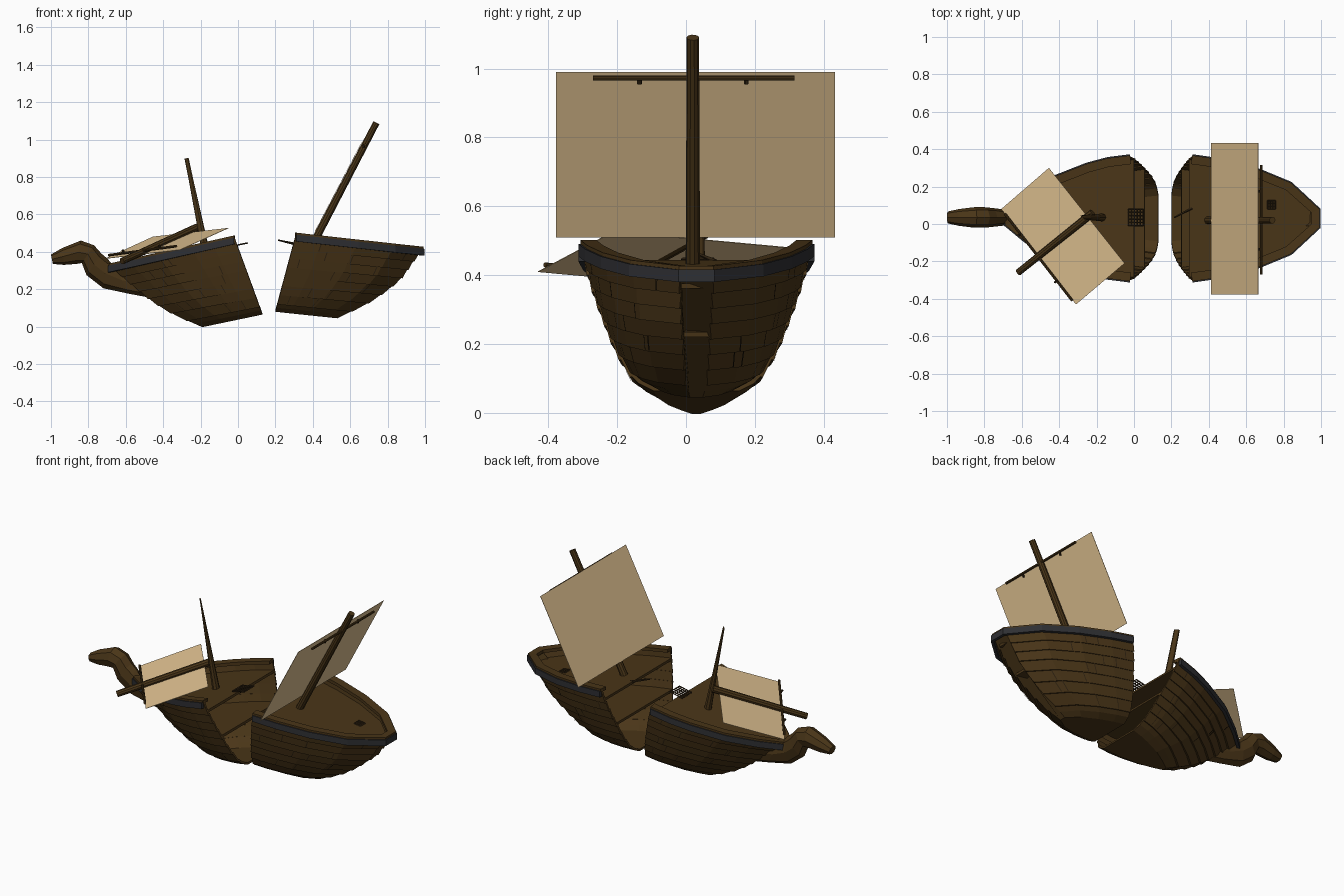
import bpy, bmesh, math, random
from mathutils import Vector

if "Cube" in bpy.data.objects:
    bpy.data.objects.remove(bpy.data.objects["Cube"])

random.seed(4)
CY = 0.03  # ship centreline

def material(name, rgb):
    m = bpy.data.materials.new(name)
    m.diffuse_color = (*rgb, 1)
    m.use_nodes = True
    m.node_tree.nodes["Principled BSDF"].inputs["Base Color"].default_value = m.diffuse_color
    return m

WOOD = material("wood", (0.068, 0.036, 0.009))
DARK = material("dark_wood", (0.03, 0.017, 0.006))
IRON = material("rail_grey", (0.028, 0.029, 0.033))
CLOTH = material("cloth", (0.76, 0.55, 0.29))

def make(name, verts, faces, mat):
    bm = bmesh.new()
    vs = [bm.verts.new(v) for v in verts]
    for f in faces:
        bm.faces.new([vs[i] for i in f])
    bmesh.ops.recalc_face_normals(bm, faces=bm.faces)
    me = bpy.data.meshes.new(name)
    bm.to_mesh(me)
    bm.free()
    ob = bpy.data.objects.new(name, me)
    bpy.context.collection.objects.link(ob)
    me.materials.append(mat)
    return ob

def thicken(ob, t):
    s = ob.modifiers.new("thickness", 'SOLIDIFY')
    s.thickness, s.offset = t, 0

def loft(name, rings, mat, closed=True, caps=(True, True)):
    n = len(rings[0])
    faces = []
    for i in range(len(rings) - 1):
        for j in range(n if closed else n - 1):
            k = (j + 1) % n
            faces.append((i*n + j, i*n + k, (i+1)*n + k, (i+1)*n + j))
    if caps[0]:
        faces.append(tuple(range(n)))
    if caps[1]:
        faces.append(tuple(range((len(rings)-1)*n, len(rings)*n)))
    return make(name, [v for r in rings for v in r], faces, mat)

def pole(name, a, b, r1, r2, mat=WOOD, sides=10, flat=1):
    a, b = Vector(a), Vector(b)
    d = (b - a).normalized()
    u = Vector((1, 1, 0)) - d * d.dot(Vector((1, 1, 0)))
    u.normalize()
    v = d.cross(u)
    rings = []
    for p, r, f in ((a, r1, 1), (b, r2, flat)):
        rings.append([p + u*math.cos(2*math.pi*i/sides)*r*f + v*math.sin(2*math.pi*i/sides)*r
                      for i in range(sides)])
    return loft(name, rings, mat)

# Each half: break edge and end edge as (t, x, z) from keel to rim,
# and the plan outline as (fraction from break to end, half width)
BOW = dict(brk=[(0, .13, .07), (1, -.02, .48)],
           end=[(0, -.19, .003), (.2, -.34, .07), (.4, -.45, .135), (1, -.68, .33)],
           plan=[(0, .325), (.18, .31), (.35, .28), (.62, .21), (.85, .11), (1, .03)])
STERN = dict(brk=[(0, .2, .085), (1, .31, .495)],
             end=[(0, .53, .05), (.26, .72, .145), (.54, .86, .25), (1, .98, .42)],
             plan=[(0, .325), (.21, .305), (.49, .26), (.78, .18), (1, .045)])
PROFILE = [(0, .38), (.06, .53), (.15, .62), (.3, .72), (.62, .875), (.85, .965), (1, 1)]
STRAKES = [0, .1, .22, .34, .46, .58, .7, .82, 1]

def interp(table, t):
    for a, b in zip(table, table[1:]):
        if t <= b[0]:
            f = (t - a[0]) / (b[0] - a[0])
            return Vector([p + (q - p)*f for p, q in zip(a[1:] + (0,), b[1:] + (0,))])
    return Vector(table[-1][1:] + (0,))

def hull_pt(half, f, side, t, out=0):
    b, e = interp(half["brk"], t), interp(half["end"], t)
    x, z = (b + (e - b)*f)[:2]
    x += (e.x - b.x)/abs(e.x - b.x) * out * f
    w = interp(half["plan"], f)[0] * interp(PROFILE, t)[0]
    return Vector((x, CY + side*(w + out), z - out*.3))

def rim_sweep(name, half, inner, outer, zlo, zhi, mat):
    fr = [p[0] for p in half["plan"]]
    pts = [hull_pt(half, f, 1, 1) for f in fr] + [hull_pt(half, f, -1, 1) for f in reversed(fr)]
    turn = 1 if half is STERN else -1
    rings = []
    for i, p in enumerate(pts):
        d = Vector((0, 0, 0))
        for a, b in ((i-1, i), (i, i+1)):
            if a >= 0 and b < len(pts):
                e = pts[b] - pts[a]
                d += Vector((-e.y, e.x, 0)).normalized() * turn
        d.normalize()
        rings.append([p + d*o + Vector((0, 0, z)) for o, z in
                      ((-inner, zlo), (outer, zlo), (outer, zhi), (-inner, zhi))])
    loft(name, rings, mat)

def hull_half(name, half):
    fr = [p[0] for p in half["plan"]]
    # overlapping plank shell wrapping round the end, with end curve knots kept
    steps = [(0, 0), (.05, 0)]
    for lo, hi in zip(STRAKES, STRAKES[1:]):
        steps += ([(lo, .006)] if lo else []) + [(hi, 0)]
    rings = [[hull_pt(half, f, 1, t, o) for t, o in reversed(steps)] +
             [hull_pt(half, f, -1, t, o) for t, o in steps] for f in fr]
    thicken(loft(name + "_hull", rings, WOOD, False, (False, True)), .012)
    # rail, gunwale
    rim_sweep(name + "_rail", half, 0, .018, -.04, -.004, IRON)
    rim_sweep(name + "_gunwale", half, .035, .012, -.012, .007, WOOD)
    # upper and lower decks
    for label, t in (("_deck", .86), ("_lower_deck", .48)):
        rows = [[hull_pt(half, f, s, t) for s in (1, -1)] for f in fr]
        thicken(loft(name + label, rows, WOOD, False, (False, False)), .014)
    # butt seams between plank ends
    vs, fs = [], []
    for lo, hi in zip(STRAKES[1:-1], STRAKES[2:]):
        for s in (1, -1):
            for k in range(2):
                u = random.uniform(.05, .9)
                b = len(vs)
                vs += [hull_pt(half, u + du, s, t, o) for du, t, o in
                       ((-.004, lo, .0135), (.004, lo, .0135), (.004, hi, .0075), (-.004, hi, .0075))]
                fs.append((b, b + 1, b + 2, b + 3))
    make(name + "_plank_seams", vs, fs, DARK)

hull_half("bow", BOW)
hull_half("stern", STERN)

# Carved figurehead: top x, z, bottom x, z, half width
HEAD = [(-.55, .30, -.42, .145, .03), (-.66, .32, -.58, .175, .035), (-.70, .365, -.72, .205, .045),
        (-.73, .39, -.81, .275, .052), (-.77, .435, -.835, .34, .055), (-.84, .46, -.865, .335, .055),
        (-.94, .42, -.93, .33, .045), (-1.0, .385, -.99, .335, .032)]
rings = []
for xt, zt, xb, zb, w in HEAD:
    top, bot = Vector((xt, CY + .005, zt)), Vector((xb, CY + .005, zb))
    rings.append([(top + bot)/2 + (top - bot)/2*math.cos(a) + Vector((0, w*math.sin(a), 0))
                  for a in [2*math.pi*i/8 for i in range(8)]])
loft("figurehead", rings, WOOD)

# Stern mast with sail, yard and blocks
pole("stern_mast", (.395, .02, .43), (.74, .02, 1.09), .021, .018)
thicken(make("stern_sail", [(.412, -.378, .51), (.412, .432, .51), (.664, .432, .99), (.664, -.378, .99)],
             [(0, 1, 2, 3)], CLOTH), .002)
pole("stern_yard", (.68, -.27, .972), (.68, .315, .972), .007, .007, WOOD, 8)
for y in (-.135, .175):
    pole("yard_block", (.67, y, .955), (.675, y, .975), .007, .007, DARK, 6)

# Snapped bow mast, split to a thin blade
pole("bow_mast_stump", (-.17, .035, .39), (-.275, .035, .9), .021, .016, WOOD, 8, .2)

# Fallen mast with its sail and yard
pole("fallen_mast", (-.62, -.26, .35), (-.22, .06, .53), .018, .021)
thicken(make("fallen_sail", [(-.455, .30, .48), (-.71, .08, .363), (-.31, -.43, .41), (-.05, -.21, .527)],
             [(0, 1, 2, 3)], CLOTH), .002)
ya, yb = Vector((-.69, .054, .382)), Vector((-.33, -.41, .43))
pole("fallen_yard", ya, yb, .007, .007, WOOD, 8)
for f in (.23, .77):
    p = ya.lerp(yb, f)
    pole("fallen_block", p, p + Vector((-.01, -.008, .016)), .007, .007, DARK, 6)

# Loose grating beyond the bow deck and hatch on the stern deck
def grating(name, x0, x1, y0, y1, z0, z1, n):
    for i in range(n):
        f = i / (n - 1)
        x, y, z = x0 + (x1-x0)*f, y0 + (y1-y0)*f, z0 + (z1-z0)*f
        pole(name + "_bar", (x, y0, z), (x, y1, z), .004, .004, DARK, 4)
        pole(name + "_bar", (x0, y, z0), (x1, y, z1), .004, .004, DARK, 4)

grating("bow_grating", -.03, .05, -.01, .08, .43, .447, 6)
grating("stern_hatch", .715, .755, .08, .125, .40, .395, 4)

# Splintered deck plank at the stern break
pole("splinter", (.215, .035, .462), (.31, .085, .44), .004, .008, DARK, 5)
